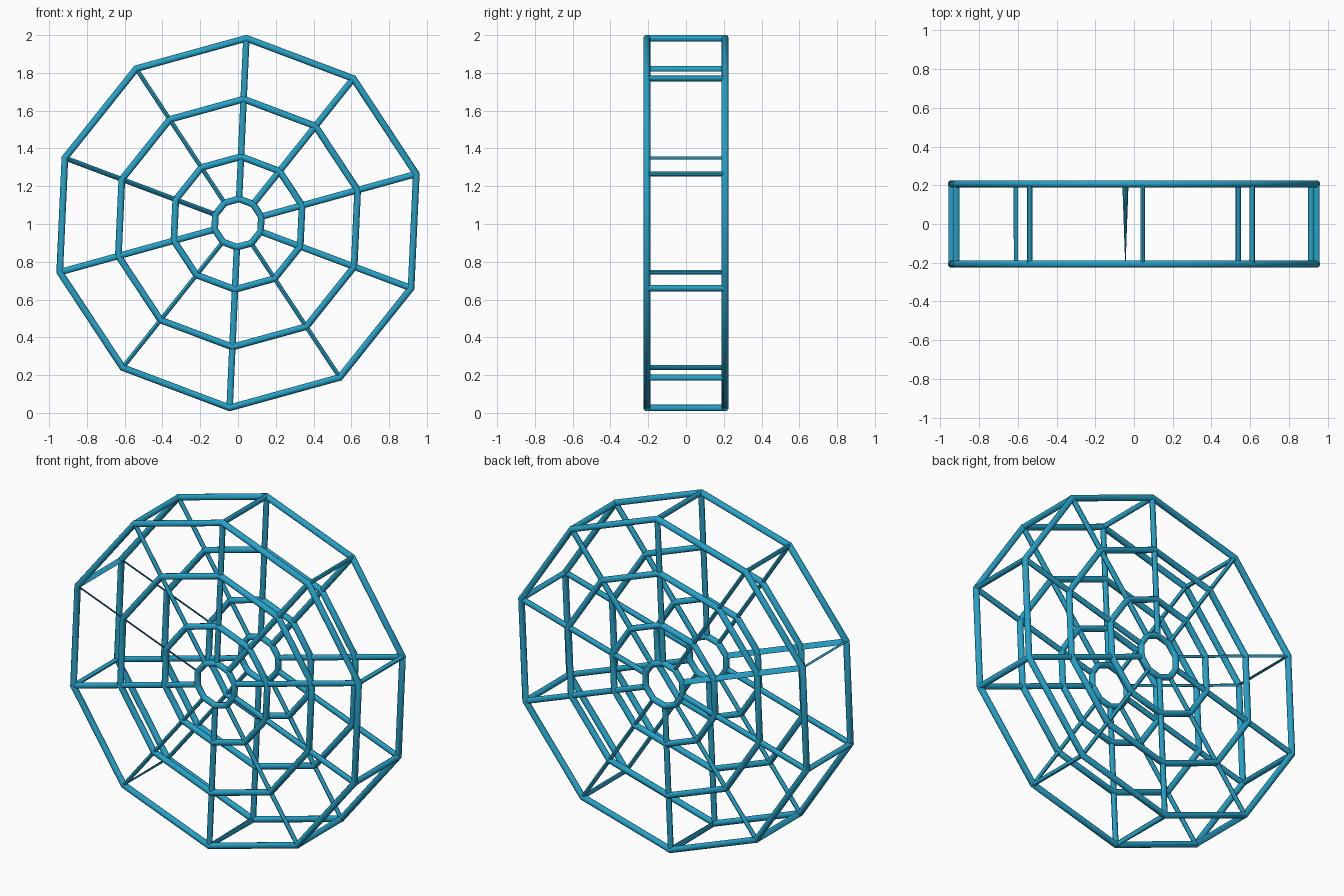
import bpy, bmesh
from math import sin, cos, pi, radians
from mathutils import Vector

if "Cube" in bpy.data.objects:
    bpy.data.objects.remove(bpy.data.objects["Cube"])

N, SIDES = 10, 12
ZC, START, R = 1.005, 87.4, 0.979
HALF = 0.207          # distance of each wheel face from the middle
TUBE = 0.0185
RINGS = {"outer_ring": R, "middle_ring": 0.657, "inner_ring": 0.352, "hub_ring": 0.128}
Y = Vector((0, 1, 0))

mat = bpy.data.materials.new("blue")
mat.diffuse_color = (0.02, 0.36, 0.58, 1)
mat.use_nodes = True
mat.node_tree.nodes["Principled BSDF"].inputs["Base Color"].default_value = mat.diffuse_color


def radial(i):
    a = radians(START - 36 * i)
    return Vector((cos(a), 0, sin(a)))


def tangent(i):
    return radial(i).cross(Y)


def point(i, r, y):
    return radial(i) * r + Vector((0, y, ZC))


def section(bm, c, u, v, ru, rv):
    return [bm.verts.new(c + u * ru * cos(2 * pi * k / SIDES) + v * rv * sin(2 * pi * k / SIDES))
            for k in range(SIDES)]


def skin(bm, a, b):
    for k in range(SIDES):
        j = (k + 1) % SIDES
        bm.faces.new((a[k], a[j], b[j], b[k]))


def finish(bm, name):
    bmesh.ops.recalc_face_normals(bm, faces=bm.faces)
    me = bpy.data.meshes.new(name)
    bm.to_mesh(me)
    bm.free()
    ob = bpy.data.objects.new(name, me)
    bpy.context.collection.objects.link(ob)
    me.materials.append(mat)
    bpy.context.view_layer.objects.active = ob
    ob.select_set(True)
    bpy.ops.object.shade_smooth_by_angle(angle=radians(35))
    ob.select_set(False)


def ring(name, r, y):
    bm = bmesh.new()
    s = [section(bm, point(i, r, y), radial(i), Y, TUBE, TUBE) for i in range(N)]
    for i in range(N):
        skin(bm, s[i], s[(i + 1) % N])
    finish(bm, name)


def bar(name, a, b, u, v, size_a, size_b):
    bm = bmesh.new()
    s, e = section(bm, a, u, v, *size_a), section(bm, b, u, v, *size_b)
    skin(bm, s, e)
    bm.faces.new(s)
    bm.faces.new(e)
    finish(bm, name)


# sideways half thickness of cross bars (front end, back end) that differ from the usual
CROSS = {3: (0.0175, 0.0175), 5: (0.001, 0.016), 6: (0.003, 0.006), 8: (0.004, 0.004)}
SLIM_SPOKES = (4, 6, 9)

for side, y in (("front", -HALF), ("back", HALF)):
    # concentric ten-sided rings
    for name, r in RINGS.items():
        ring(f"{side}_{name}", r, y)
    # spokes from hub to rim
    for i in range(N):
        u, v = tangent(i), Y
        size = (0.0115 if i in SLIM_SPOKES else 0.017, 0.014)
        if i == 8:  # flat, tilted spoke
            t = u if u.z > 0 else -u
            u, v = (t - Y).normalized(), (t + Y).normalized()
            size = (0.0185, 0.004)
        bar(f"{side}_spoke_{i}", point(i, RINGS["hub_ring"], y), point(i, R, y), u, v, size, size)

# cross bars joining the two rims
for i in range(N):
    f, b = CROSS.get(i, (0.012, 0.012))
    bar(f"cross_bar_{i}", point(i, R, -HALF), point(i, R, HALF), tangent(i), radial(i),
        (f, 0.0165), (b, 0.0165))
